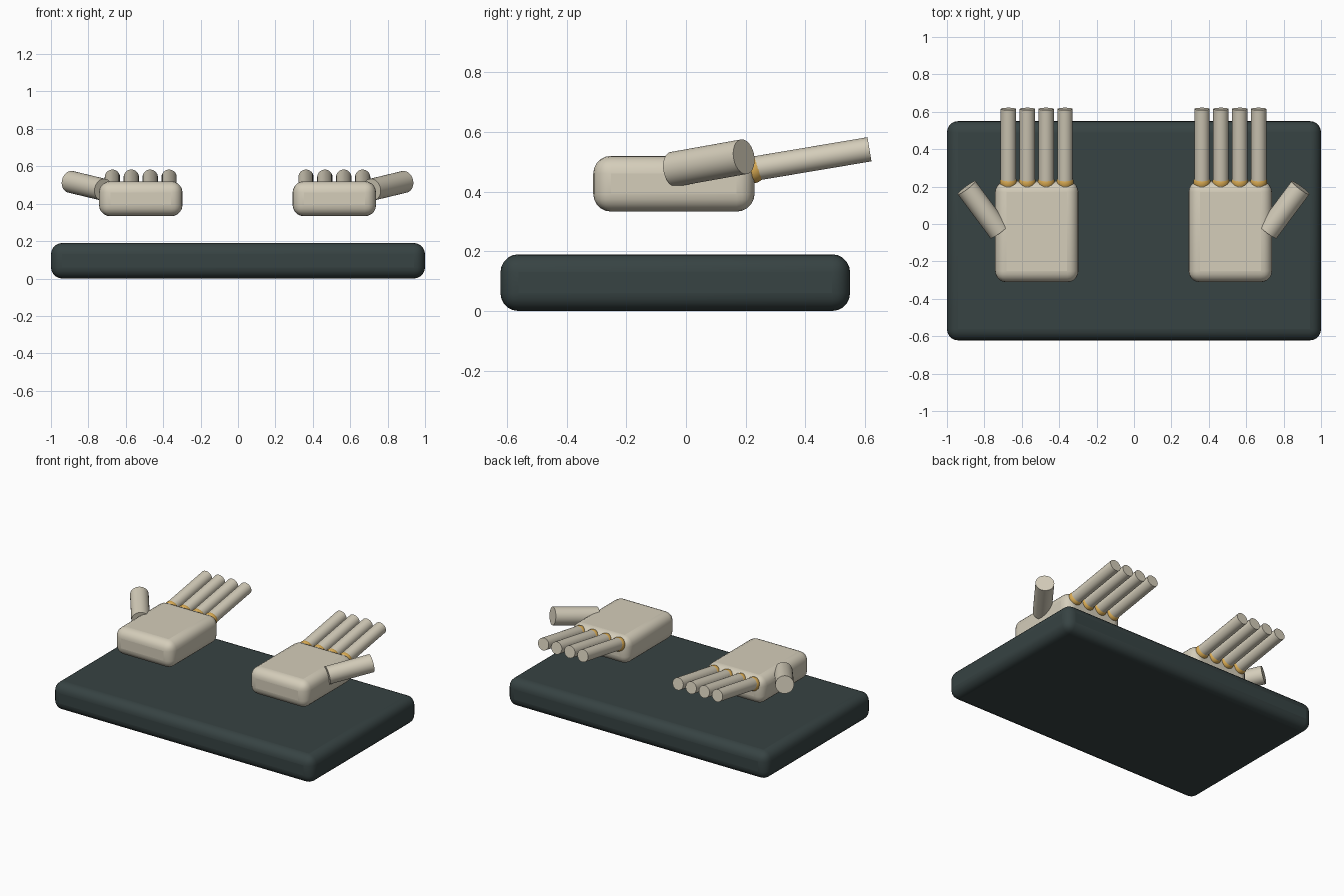
import bpy
from mathutils import Vector

if "Cube" in bpy.data.objects:
    bpy.data.objects.remove(bpy.data.objects["Cube"])


def material(name, rgb):
    m = bpy.data.materials.new(name)
    m.diffuse_color = (*rgb, 1)
    m.use_nodes = True
    m.node_tree.nodes["Principled BSDF"].inputs["Base Color"].default_value = m.diffuse_color
    return m


IVORY = material("warm ivory", (0.66, 0.61, 0.49))
SLATE = material("dark slate", (0.038, 0.056, 0.056))
GOLD = material("gold", (0.72, 0.42, 0.09))


def finish(name, mat):
    o = bpy.context.object
    o.name = name
    o.data.materials.append(mat)
    bpy.ops.object.shade_smooth_by_angle()
    return o


def rounded_box(name, lo, hi, radius, mat):
    lo, hi = Vector(lo), Vector(hi)
    bpy.ops.mesh.primitive_cube_add(size=1, location=(lo + hi) / 2)
    bpy.context.object.scale = hi - lo
    bpy.ops.object.transform_apply(location=False, rotation=False, scale=True)
    o = finish(name, mat)
    b = o.modifiers.new("round edges", 'BEVEL')
    b.width = radius
    b.segments = 5
    return o


def rod(name, a, b, radius, mat):
    a, b = Vector(a), Vector(b)
    bpy.ops.mesh.primitive_cylinder_add(vertices=32, radius=radius,
                                        depth=(b - a).length, location=(a + b) / 2)
    bpy.context.object.rotation_euler = (b - a).to_track_quat('Z', 'Y').to_euler()
    return finish(name, mat)


# Base slab
rounded_box("base", (-1, -0.622, 0), (1, 0.55, 0.19), 0.06, SLATE)

# Two mirrored hands
for side, s, cx in (("left", -1, -0.52), ("right", 1, 0.515)):
    rounded_box(side + "_palm", (cx - 0.223, -0.311, 0.333),
                (cx + 0.223, 0.23, 0.52), 0.06, IVORY)
    # Fingers with gold knuckles
    for i in range(4):
        x = cx + (i - 1.5) * 0.101
        rod(f"{side}_finger_{i + 1}", (x, 0.205, 0.473), (x, 0.615, 0.542), 0.041, IVORY)
        bpy.ops.mesh.primitive_uv_sphere_add(segments=24, ring_count=12, radius=0.046,
                                             location=(x, 0.222, 0.473))
        finish(f"{side}_knuckle_{i + 1}", GOLD)
    # Thumb angled outward
    rod(side + "_thumb", (cx + s * 0.2, -0.041, 0.475),
        (cx + s * 0.375, 0.194, 0.517), 0.059, IVORY)
